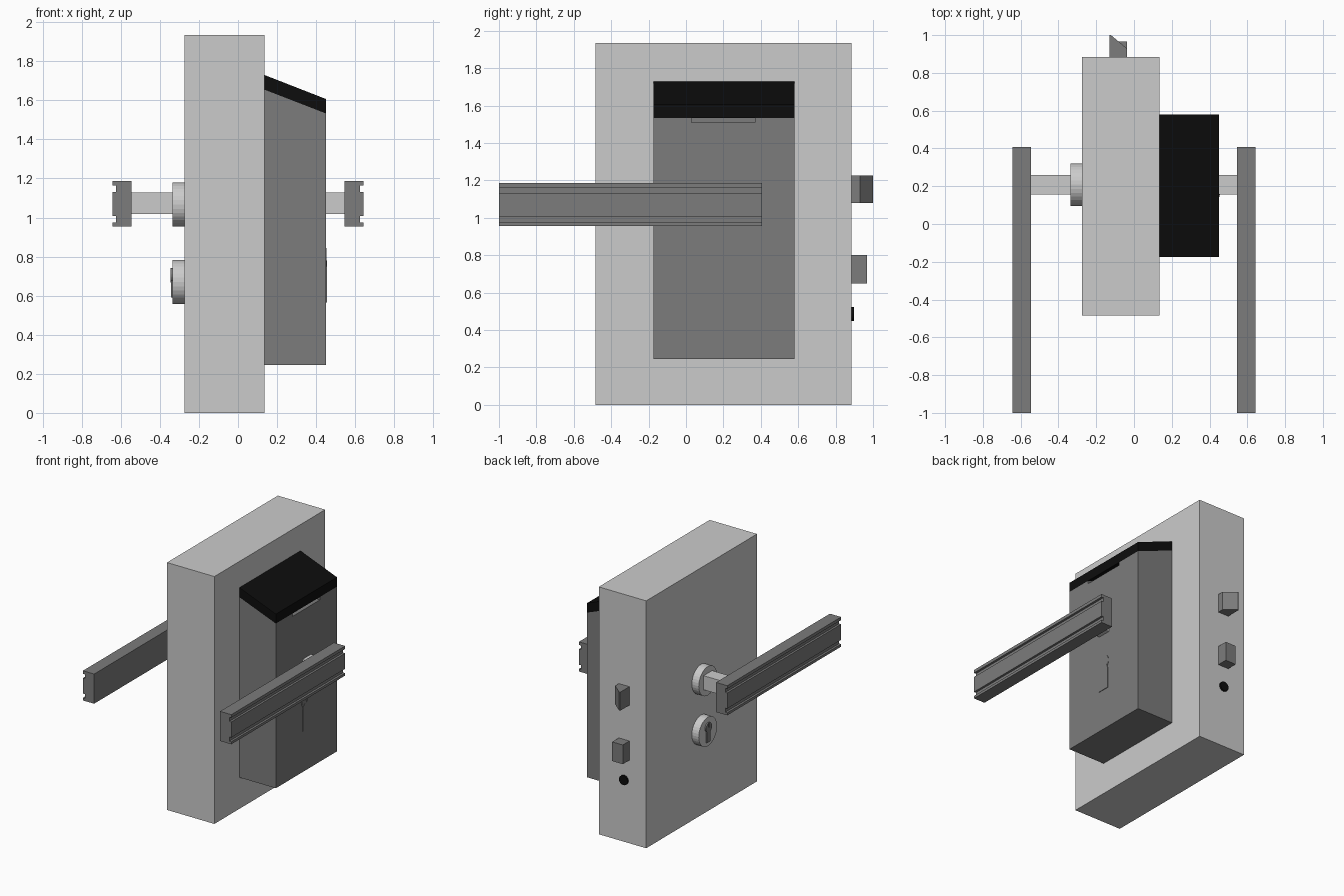
import bpy, bmesh, math
from mathutils import Vector

if "Cube" in bpy.data.objects:
    bpy.data.objects.remove(bpy.data.objects["Cube"])


def material(name, v):
    m = bpy.data.materials.new(name)
    m.diffuse_color = (v, v, v, 1)
    m.use_nodes = True
    m.node_tree.nodes["Principled BSDF"].inputs["Base Color"].default_value = m.diffuse_color
    return m


DARK = material("dark_grey", 0.2)
BLACK = material("black", 0.004)
AXES = {"x": Vector((1, 0, 0)), "y": Vector((0, 1, 0)), "z": Vector((0, 0, 1))}


def prism(name, pts, axis, lo, hi, mat=None):
    """Extrude a 2D profile (remaining axes in xyz order) along an axis."""
    def place(p, d):
        a, b = p
        return {"x": (d, a, b), "y": (a, d, b), "z": (a, b, d)}[axis]
    bm = bmesh.new()
    face = bm.faces.new([bm.verts.new(place(p, lo)) for p in pts])
    ext = bmesh.ops.extrude_face_region(bm, geom=[face])
    verts = [g for g in ext["geom"] if isinstance(g, bmesh.types.BMVert)]
    bmesh.ops.translate(bm, verts=verts, vec=AXES[axis] * (hi - lo))
    bmesh.ops.recalc_face_normals(bm, faces=bm.faces)
    me = bpy.data.meshes.new(name)
    bm.to_mesh(me)
    bm.free()
    ob = bpy.data.objects.new(name, me)
    bpy.context.collection.objects.link(ob)
    if mat:
        me.materials.append(mat)
    return ob


def rect(a0, a1, b0, b1):
    return [(a0, b0), (a1, b0), (a1, b1), (a0, b1)]


def arc(ca, cb, r, n=32, start=0, sweep=360):
    count = n if sweep == 360 else n + 1
    return [(ca + r * math.cos(math.radians(start + sweep * i / n)),
             cb + r * math.sin(math.radians(start + sweep * i / n))) for i in range(count)]


def cut(target, cutter):
    mod = target.modifiers.new("cut", "BOOLEAN")
    mod.operation = "DIFFERENCE"
    mod.object = cutter
    cutter.hide_render = True
    cutter.hide_set(True)


# Door section
prism("door_section", rect(-0.275, 0.135, 0, 1.935), "y", -0.485, 0.885)

# Housing with sloped top, black cap and a notch below the cap
housing = prism("lock_housing", [(0.135, 0.245), (0.45, 0.245), (0.45, 1.533), (0.135, 1.655)],
                "y", -0.175, 0.58, DARK)
prism("sloped_cap", [(0.135, 1.655), (0.45, 1.533), (0.45, 1.607), (0.135, 1.73)],
      "y", -0.175, 0.58, BLACK)
cut(housing, prism("notch_cutter", rect(0.03, 0.37, 1.51, 1.75), "x", 0.40, 0.50))

# Levers with two grooves along the outer face, on square spindles
for side, s, start in (("outer", 1, 0.45), ("inner", -1, 0.275)):
    g = 0.625
    profile = [(0.545, 0.955), (0.642, 0.955), (0.642, 0.975), (g, 0.975), (g, 1.008),
               (0.642, 1.008), (0.642, 1.13), (g, 1.13), (g, 1.163), (0.642, 1.163),
               (0.642, 1.187), (0.545, 1.187)]
    prism(side + "_lever", [(s * x, z) for x, z in profile], "y", -1.0, 0.407, DARK)
    prism(side + "_spindle", rect(0.155, 0.26, 1.017, 1.127), "x", s * start, s * 0.55)

# Round roses on the inner side
for name, z in (("lever_rose", 1.067), ("key_rose", 0.67)):
    prism(name, arc(0.208, z, 0.113), "x", -0.335, -0.275)


def key_cylinder(prefix, y, zc, r, half, bottom, x0, x1, xb):
    """Round plug with a key slot over a narrow rounded body."""
    slot = half * 0.2
    a = math.degrees(math.asin(slot / r))
    outline = arc(y, zc, r, 28, 90 + a, 360 - 2 * a)
    outline += [(y + slot, zc), (y - slot, zc)]
    prism(prefix + "_plug", outline, "x", x0, x1, DARK)
    body = [(y - half, bottom), (y + half, bottom)]
    body += arc(y, zc - r * 0.95, half, 12, 0, 180)
    prism(prefix + "_cylinder_body", body, "x", x0, xb, DARK)


key_cylinder("outer_key", 0.20, 0.787, 0.058, 0.047, 0.565, 0.44, 0.453, 0.4545)
key_cylinder("inner_key", 0.208, 0.705, 0.037, 0.024, 0.59, -0.33, -0.345, -0.343)

# Latch, dead bolt and button on the door edge
prism("bevelled_latch", [(-0.13, 0.87), (-0.13, 1.0), (-0.122, 1.0), (-0.038, 0.93), (-0.038, 0.87)],
      "z", 1.08, 1.225, DARK)
prism("dead_bolt", rect(-0.13, -0.038, 0.65, 0.8), "y", 0.87, 0.967, DARK)
prism("edge_button", arc(-0.085, 0.485, 0.037), "y", 0.87, 0.898, BLACK)
